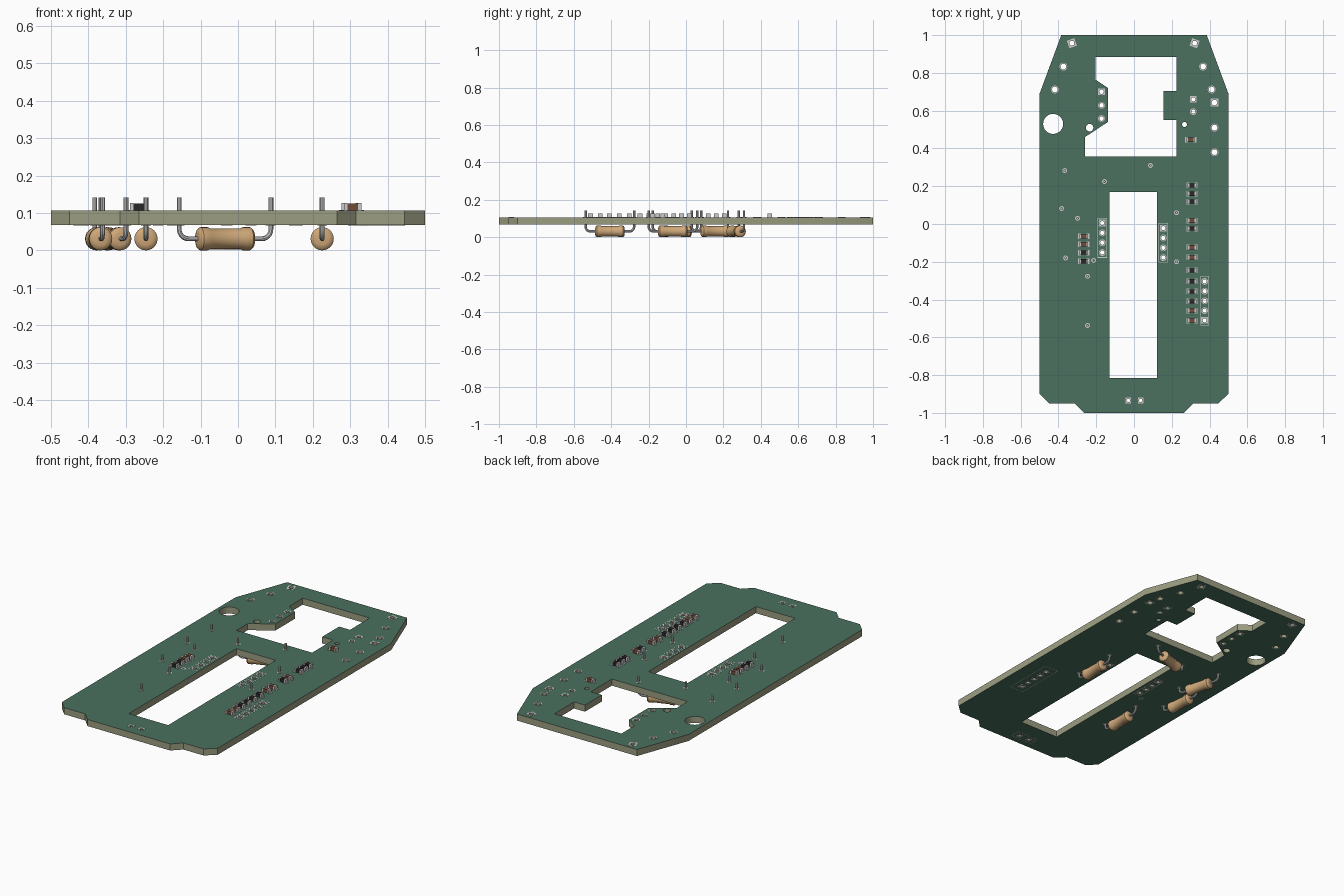
import bpy, bmesh
from math import sin, cos, pi, radians, atan2, hypot
from mathutils import Matrix

if "Cube" in bpy.data.objects:
    bpy.data.objects.remove(bpy.data.objects["Cube"])

Z0, Z1 = 0.068, 0.106          # board underside and top


def material(name, r, g, b):
    m = bpy.data.materials.new(name)
    m.diffuse_color = (r, g, b, 1)
    m.use_nodes = True
    m.node_tree.nodes["Principled BSDF"].inputs["Base Color"].default_value = m.diffuse_color
    return m


GREEN = material("green_mask", 0.07, 0.165, 0.115)
EDGE = material("board_edge", 0.33, 0.34, 0.22)
METAL = material("tin", 0.55, 0.55, 0.53)
INK = material("print", 0.6, 0.65, 0.6)
TAN = material("tan", 0.62, 0.39, 0.19)
BLACK = material("black", 0.02, 0.02, 0.02)
BROWN = material("brown", 0.16, 0.07, 0.04)


def circle(x, y, r, n=20):
    return [(x + r * cos(2 * pi * i / n), y + r * sin(2 * pi * i / n)) for i in range(n)]


def rect(x, y, w, h, turn=0):
    c, s = cos(radians(turn)), sin(radians(turn))
    return [(x + c * a * w / 2 - s * b * h / 2, y + s * a * w / 2 + c * b * h / 2)
            for a, b in ((-1, -1), (1, -1), (1, 1), (-1, 1))]


def finish(name, bm, mats, loc=(0, 0, 0)):
    bmesh.ops.recalc_face_normals(bm, faces=bm.faces)
    me = bpy.data.meshes.new(name)
    bm.to_mesh(me)
    bm.free()
    for m in mats:
        me.materials.append(m)
    me.shade_smooth()
    me.set_sharp_from_angle(angle=radians(35))
    ob = bpy.data.objects.new(name, me)
    ob.location = loc
    bpy.context.collection.objects.link(ob)
    return ob


def from_curve(cu):
    # evaluate a curve into a clean bmesh
    ob = bpy.data.objects.new("tmp", cu)
    bpy.context.collection.objects.link(ob)
    dg = bpy.context.evaluated_depsgraph_get()
    me = bpy.data.meshes.new_from_object(ob.evaluated_get(dg))
    bm = bmesh.new()
    bm.from_mesh(me)
    bpy.data.objects.remove(ob)
    bmesh.ops.remove_doubles(bm, verts=bm.verts, dist=1e-5)
    for f in bm.faces:
        f.material_index = 0
    return bm


def add_spline(cu, pts, closed):
    sp = cu.splines.new('POLY')
    sp.points.add(len(pts) - 1)
    for p, q in zip(sp.points, pts):
        p.co = (q[0], q[1], q[2] if len(q) > 2 else 0, 1)
    sp.use_cyclic_u = closed


def plate(name, loops, z0, z1, mats):
    # filled outlines with holes, extruded; second material goes on the sides
    cu = bpy.data.curves.new(name, 'CURVE')
    cu.dimensions, cu.fill_mode, cu.extrude = '2D', 'BOTH', (z1 - z0) / 2
    for l in loops:
        add_spline(cu, l, True)
    bm = from_curve(cu)
    bm.normal_update()
    if len(mats) > 1:
        for f in bm.faces:
            f.material_index = 0 if abs(f.normal.z) > 0.5 else 1
    return finish(name, bm, mats, (0, 0, (z0 + z1) / 2))


# plated holes: x, y, hole radius, pad radius, square turn (None = round)
pads = []
for s, x0 in ((-1, -0.004), (1, -0.004)):
    pads += [(x0 + s * 0.325, 0.957, 0.013, 0.021, -s * 20),
             (x0 + s * 0.37, 0.833, 0.015, 0.021, None),
             (x0 + s * 0.415, 0.712, 0.015, 0.021, None)]


def row(x, ys, hole, pad):
    for i, y in enumerate(ys):
        pads.append((x, y, hole, pad, 0 if i == 0 else None))


row(0.426, (0.643, 0.51, 0.38), 0.015, 0.021)
row(-0.172, (0.70, 0.628, 0.558), 0.012, 0.018)
row(0.314, (0.66, 0.595), 0.011, 0.018)
row(-0.168, [0.005 - 0.052 * i for i in range(4)], 0.011, 0.018)
row(0.155, [-0.022 - 0.052 * i for i in range(4)], 0.011, 0.018)
row(0.374, [-0.51 + 0.0515 * i for i in range(5)], 0.011, 0.018)
row(-0.03, (-0.934,), 0.009, 0.015)
row(0.035, (-0.934,), 0.009, 0.015)

# board with its two windows and all holes
outline = [(-0.385, 1), (0.385, 1), (0.5, 0.69), (0.5, -0.9), (0.445, -0.95), (0.315, -0.95),
           (0.265, -1), (-0.265, -1), (-0.315, -0.95), (-0.45, -0.95), (-0.5, -0.9), (-0.5, 0.69)]
window = [(-0.205, 0.885), (0.225, 0.885), (0.225, 0.705), (0.155, 0.705), (0.155, 0.55),
          (0.225, 0.55), (0.225, 0.358), (-0.26, 0.358), (-0.26, 0.46), (-0.138, 0.54),
          (-0.138, 0.72), (-0.205, 0.765)]
holes = [circle(-0.428, 0.53, 0.053, 32), circle(-0.235, 0.51, 0.02), circle(0.267, 0.527, 0.013)]
holes += [circle(x, y, h) for x, y, h, p, t in pads]
plate("circuit_board", [outline, window, rect(-0.004, -0.322, 0.252, 0.985)] + holes,
      Z0, Z1, [GREEN, EDGE])

# resistors: end points of each pair of leads
pairs = [((-0.246, -0.537), (-0.246, -0.277)), ((0.225, -0.2), (0.225, 0.06)),
         ((-0.156, 0.225), (0.087, 0.31)), ((-0.362, -0.18), (-0.383, 0.082)),
         ((-0.299, 0.03), (-0.367, 0.283))]

# solder pads on both faces, with rings round the resistor leads
rings = []
for x, y, h, p, t in pads:
    rings += [circle(x, y, p) if t is None else rect(x, y, 2 * p, 2 * p, t), circle(x, y, h)]
for x, y in [p for pr in pairs for p in pr] + [(-0.214, -0.193)]:
    rings += [circle(x, y, 0.013), circle(x, y, 0.007)]
plate("top_pads", rings, Z1 - 0.0005, Z1 + 0.001, [METAL])
plate("bottom_pads", rings, Z0 - 0.001, Z0 + 0.0005, [METAL])


# printed connector outlines
def frame(x, y, w, h, t=0.003):
    return [rect(x, y, w, h), rect(x, y, w - 2 * t, h - 2 * t)]


plate("top_printed_frames", frame(-0.168, -0.074, 0.05, 0.21) + frame(0.155, -0.1, 0.05, 0.21)
      + frame(0.374, -0.407, 0.046, 0.262), Z1 - 0.0005, Z1 + 0.0006, [INK])
plate("bottom_printed_frames", frame(0.374, -0.407, 0.09, 0.30) + frame(0.002, -0.934, 0.14, 0.06)
      + frame(-0.168, -0.074, 0.05, 0.21), Z0 - 0.0006, Z0 + 0.0005, [INK])

# resistor body: turned profile along x
R = 0.031
half = [(0.079, 0), (0.079, 0.017), (0.076, 0.026), (0.070, R), (0.050, R), (0.043, 0.028)]
profile = half + [(-x, r) for x, r in reversed(half)]
bm = bmesh.new()
vs = [bm.verts.new((x, 0, r)) for x, r in profile]
es = [bm.edges.new(e) for e in zip(vs, vs[1:])]
bmesh.ops.spin(bm, geom=vs + es, axis=(1, 0, 0), cent=(0, 0, 0), angle=2 * pi, steps=24)
bmesh.ops.remove_doubles(bm, verts=bm.verts, dist=1e-5)
body = finish("resistor_body", bm, [TAN])

# resistor leads: one bent wire through the body and up through the board
B = 0.026
bend = [(0.13 - B + B * sin(a), 0, B - B * cos(a)) for a in (i * pi / 12 for i in range(7))]
right = bend + [(0.13, 0, 0.142 - R)]
cu = bpy.data.curves.new("wire", 'CURVE')
cu.dimensions, cu.bevel_depth, cu.bevel_resolution, cu.use_fill_caps = '3D', 0.0065, 2, True
add_spline(cu, [(-x, y, z) for x, y, z in reversed(right)] + right, False)
leads = finish("resistor_leads", from_curve(cu), [METAL])

for i, ((ax, ay), (bx, by)) in enumerate(pairs):
    for src in (body, leads):
        ob = src
        if i:
            ob = src.copy()
            bpy.context.collection.objects.link(ob)
        ob.location = ((ax + bx) / 2, (ay + by) / 2, R)
        ob.rotation_euler.z = atan2(by - ay, bx - ax)


# surface-mount chips: core, two end caps and two solder lands
def chip_source(name, mat):
    bm = bmesh.new()
    parts = [(0, 0.010, 0.030, 0.023, 0.018, 0)]
    for s in (-1, 1):
        parts += [(s * 0.0185, 0.010, 0.009, 0.025, 0.020, 1),
                  (s * 0.022, 0.0005, 0.016, 0.029, 0.002, 1)]
    for x, z, w, d, h, idx in parts:
        m = Matrix.Translation((x, 0, z)) @ Matrix.Diagonal((w, d, h, 1))
        new = bmesh.ops.create_cube(bm, size=1, matrix=m)["verts"]
        for f in {f for v in new for f in v.link_faces}:
            f.material_index = idx
    return finish(name, bm, [mat, METAL])


def place(name, mat, spots):
    first = chip_source(name, mat)
    for i, (x, y) in enumerate(spots):
        ob = first if i == 0 else first.copy()
        if i:
            bpy.context.collection.objects.link(ob)
        ob.location = (x, y, Z1)


XR, XL = 0.307, -0.266
place("chip_resistor", BLACK,
      [(XR, y) for y in (0.204, 0.161, 0.119, -0.024, -0.246, -0.304, -0.357, -0.41)]
      + [(XL, y) for y in (-0.151, -0.198)])
place("chip_capacitor", BROWN,
      [(XR, y) for y in (0.018, -0.124, -0.177, -0.458, -0.511)]
      + [(XL, y) for y in (-0.066, -0.108)] + [(0.3, 0.447)])
